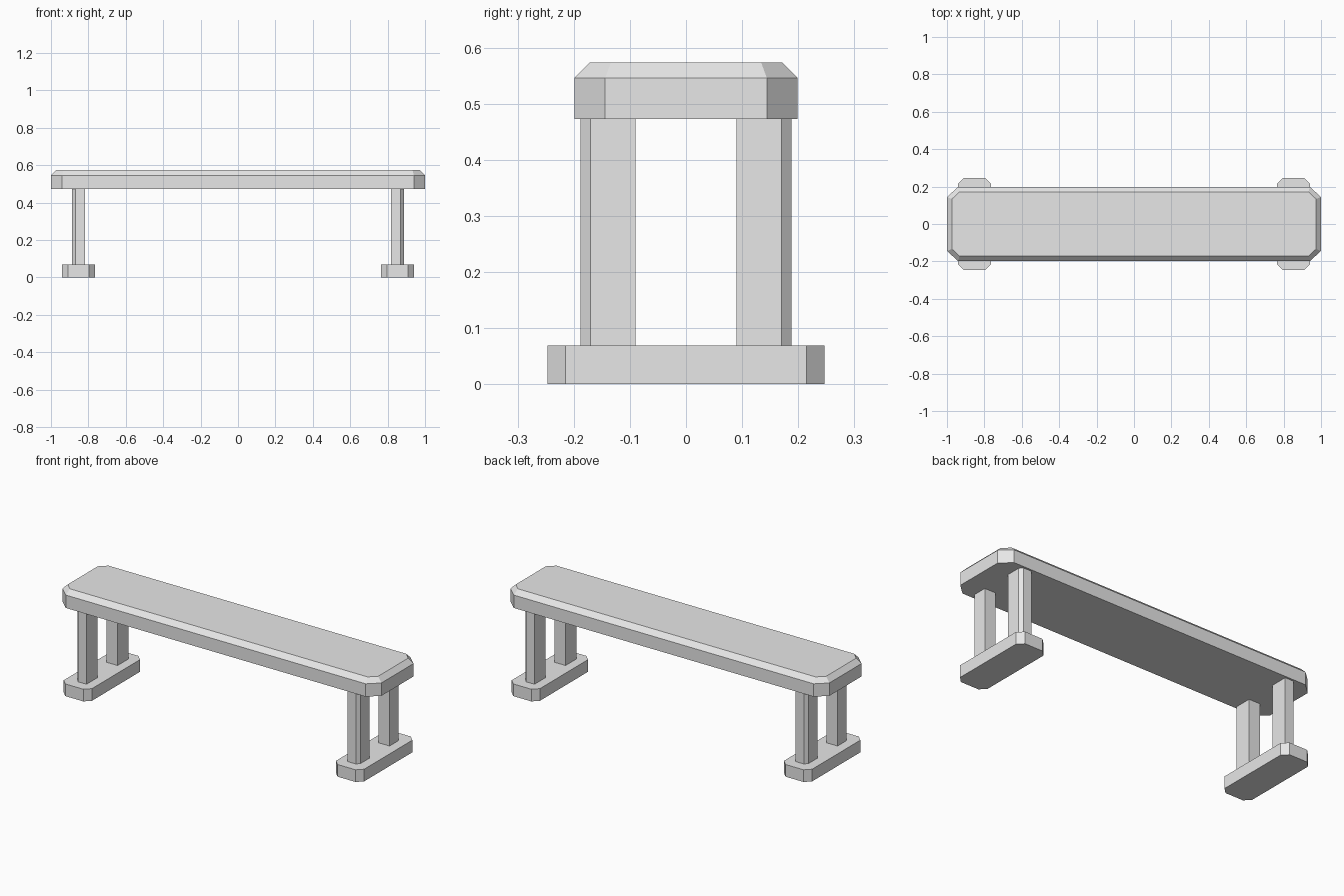
import bpy
import bmesh

if "Cube" in bpy.data.objects:
    bpy.data.objects.remove(bpy.data.objects["Cube"], do_unlink=True)

grey = bpy.data.materials.new("plain_grey")
grey.use_nodes = True
grey.diffuse_color = (0.8, 0.8, 0.8, 1)
grey.node_tree.nodes["Principled BSDF"].inputs["Base Color"].default_value = (0.8, 0.8, 0.8, 1)


def cut_rectangle(x0, x1, y0, y1, cut, corners):
    """Rectangle outline, anticlockwise, with the named corners cut off."""
    cx, cy = cut
    outline = []
    for x, y, sx, sy in ((x0, y0, -1, -1), (x1, y0, 1, -1), (x1, y1, 1, 1), (x0, y1, -1, 1)):
        if (sx, sy) not in corners:
            outline.append((x, y))
            continue
        pair = [(x, y - sy * cy), (x - sx * cx, y)]
        outline += pair if sx * sy > 0 else pair[::-1]
    return outline


def loft(name, layers):
    """Stack matching outlines, given as (outline, z), into a closed solid."""
    bm = bmesh.new()
    rings = [[bm.verts.new((x, y, z)) for x, y in outline] for outline, z in layers]
    for low, high in zip(rings, rings[1:]):
        for i in range(len(low)):
            j = (i + 1) % len(low)
            bm.faces.new((low[i], low[j], high[j], high[i]))
    bm.faces.new(rings[0][::-1])
    bm.faces.new(rings[-1])
    bmesh.ops.recalc_face_normals(bm, faces=bm.faces)
    mesh = bpy.data.meshes.new(name)
    bm.to_mesh(mesh)
    bm.free()
    mesh.materials.append(grey)
    obj = bpy.data.objects.new(name, mesh)
    bpy.context.collection.objects.link(obj)
    return obj


ALL = [(-1, -1), (1, -1), (1, 1), (-1, 1)]

# Seat plank: cut corners and a sloped upper rim
seat = cut_rectangle(-1, 1, -0.199, 0.199, (0.06, 0.055), ALL)
seat_top = cut_rectangle(-0.973, 0.973, -0.172, 0.172, (0.04, 0.038), ALL)
loft("seat", [(seat, 0.473), (seat, 0.546), (seat_top, 0.573)])

for side, sx in (("left", 1), ("right", -1)):
    # Foot block across each end
    x0, x1 = sorted((sx * 0.765, sx * 0.942))
    foot = cut_rectangle(x0, x1, -0.247, 0.247, (0.032, 0.032), ALL)
    loft(side + "_foot", [(foot, 0), (foot, 0.069)])

    # Pair of posts, each with its outer corner cut
    x0, x1 = sorted((sx * 0.818, sx * 0.887))
    for end, sy in (("front", -1), ("back", 1)):
        y0, y1 = sorted((sy * 0.09, sy * 0.188))
        post = cut_rectangle(x0, x1, y0, y1, (0.017, 0.018), [(sx, sy)])
        loft(f"{side}_{end}_post", [(post, 0.069), (post, 0.473)])
